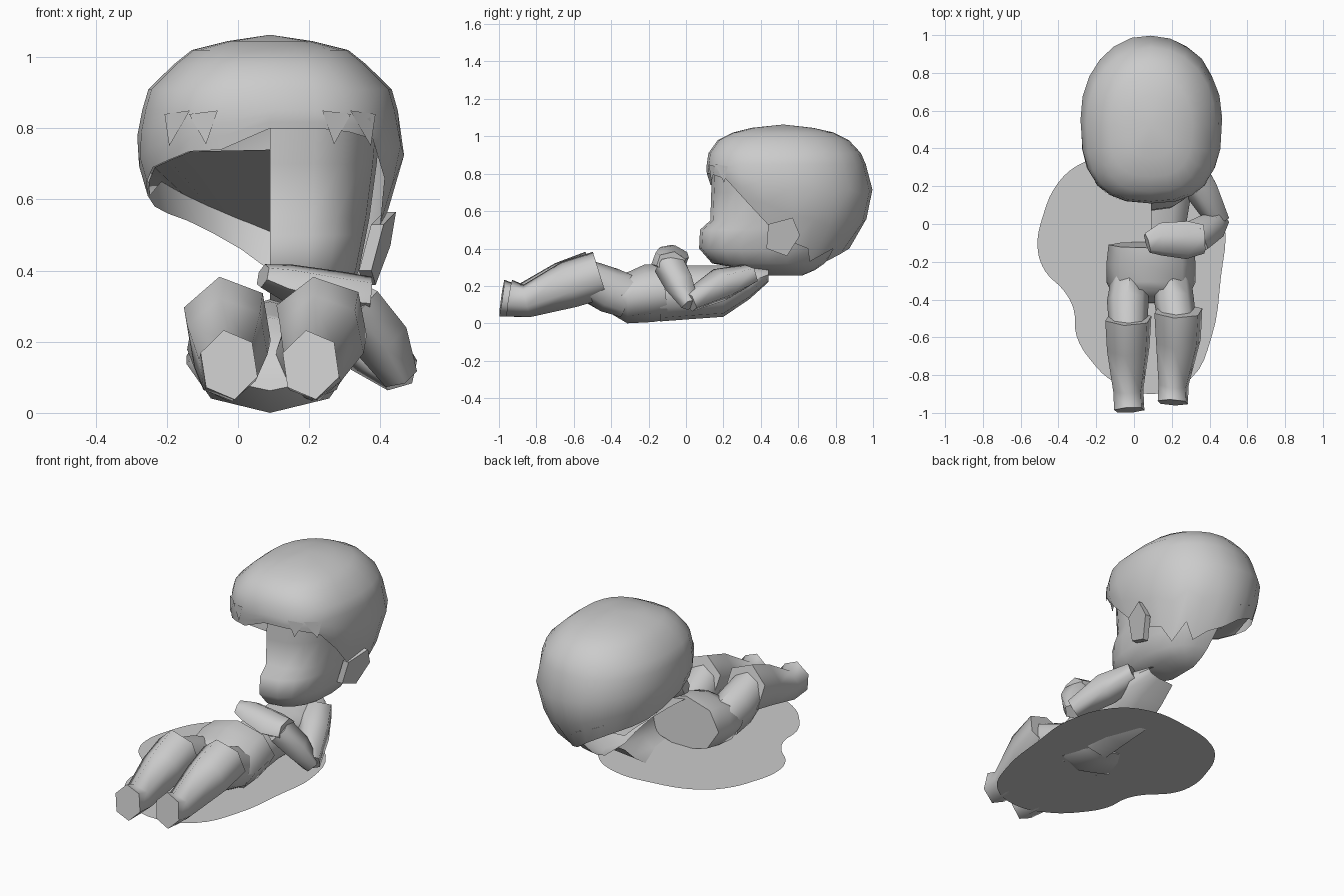
import bpy, bmesh, math
from mathutils import Vector

cube = bpy.data.objects.get("Cube")
if cube:
    bpy.data.objects.remove(cube)

grey = bpy.data.materials.new("plain_grey")
grey.use_nodes = True
COLOUR = (0.6, 0.6, 0.6, 1)
grey.diffuse_color = COLOUR
grey.node_tree.nodes["Principled BSDF"].inputs["Base Color"].default_value = COLOUR

MID = 0.09  # centre line of the figure


def finish(name, mesh, angle=50):
    mesh.materials.append(grey)
    ob = bpy.data.objects.new(name, mesh)
    bpy.context.scene.collection.objects.link(ob)
    bpy.ops.object.select_all(action='DESELECT')
    ob.select_set(True)
    bpy.context.view_layer.objects.active = ob
    bpy.ops.object.shade_smooth_by_angle(angle=math.radians(angle))
    return ob


def skin(name, rings, closed=True, start=False, end=False, angle=50):
    """Bridge equal rings of points into a surface, with optional end caps."""
    bm = bmesh.new()
    rows = [[bm.verts.new(p) for p in ring] for ring in rings]
    n = len(rows[0])
    for a, b in zip(rows, rows[1:]):
        for i in range(n if closed else n - 1):
            j = (i + 1) % n
            bm.faces.new((a[i], a[j], b[j], b[i]))
    if start:
        bm.faces.new(rows[0][::-1])
    if end:
        bm.faces.new(rows[-1])
    bmesh.ops.remove_doubles(bm, verts=bm.verts, dist=0.0005)
    bmesh.ops.recalc_face_normals(bm, faces=bm.faces)
    mesh = bpy.data.meshes.new(name)
    bm.to_mesh(mesh)
    bm.free()
    return finish(name, mesh, angle)


def tube(name, path, sides=6, turn=0.0, **kw):
    """Limb through stations of (x, y, z, half width, half height)."""
    pts = [Vector(p[:3]) for p in path]
    rings = []
    for i, p in enumerate(path):
        t = (pts[min(i + 1, len(pts) - 1)] - pts[max(i - 1, 0)]).normalized()
        side = t.cross(Vector((0, 0, 1))).normalized()
        up = side.cross(t)
        rings.append([pts[i] + side * p[3] * math.cos(a) + up * p[4] * math.sin(a)
                      for a in (turn + math.tau * k / sides for k in range(sides))])
    return skin(name, rings, **kw)


def lookup(table, z):
    """Interpolate a table of (z, half width, front y, back y)."""
    z = min(max(z, table[0][0]), table[-1][0])
    for a, b in zip(table, table[1:]):
        if z <= b[0]:
            f = (z - a[0]) / (b[0] - a[0])
            return [u + (v - u) * f for u, v in zip(a[1:], b[1:])]


def around(table, z, a, grow=1.0):
    """Point on a rounded outline; angle 0 is the front, a quarter turn is +x."""
    hw, front, back = lookup(table, z)
    s, c = math.sin(a), math.cos(a)
    power = 0.75 if c > 0 else 0.95
    s = math.copysign(abs(s) ** power, s)
    c = math.copysign(abs(c) ** power, c)
    mid, half = (front + back) / 2, (back - front) / 2
    return Vector((MID + grow * hw * s, mid - grow * half * c, z))


# Hair: a shell whose rim dips and zigzags around the head
HAIR = [(0.30, 0.20, 0.30, 0.74), (0.42, 0.28, 0.25, 0.90), (0.58, 0.335, 0.17, 0.975),
        (0.735, 0.38, 0.12, 1.0), (0.83, 0.365, 0.108, 0.97), (0.91, 0.342, 0.12, 0.935),
        (0.98, 0.27, 0.17, 0.87), (1.02, 0.22, 0.25, 0.79), (1.045, 0.12, 0.35, 0.68),
        (1.063, 0, 0.52, 0.52)]
RIM = [0.80, 0.80, 0.79, 0.77, 0.66, 0.53, 0.43, 0.40, 0.33, 0.40, 0.33, 0.37,
       0.40, 0.46, 0.505, 0.54, 0.56, 0.58, 0.61, 0.65, 0.69, 0.71, 0.735, 0.74]
COUNT = len(RIM)
angles = [math.tau * k / COUNT for k in range(COUNT)]
rings = [[around(HAIR, r + (0.85 - r) * f, a) for r, a in zip(RIM, angles)]
         for f in (0, 0.35, 0.7, 1)]
rings += [[around(HAIR, row[0], a) for a in angles] for row in HAIR[5:]]
skin("hair", rings, angle=60)

# Underside of the hair on the open half, sloping down to the back
quarter = range(COUNT // 4)
front_edge = [around(HAIR, RIM[-1 - k], angles[-1 - k], 0.985) for k in quarter]
back_edge = [around(HAIR, 0.51 + 0.035 * k, angles[COUNT // 2 + k], 0.985) for k in quarter]
front_edge[0].x = MID
skin("hair_underside", [front_edge, back_edge], closed=False)

# Pointed fringe locks on both sides of the forehead
for label, sign in (("left", 1), ("right", -1)):
    bm = bmesh.new()
    for x0, x1, x2, tip in ((0.15, 0.175, 0.23, 0.755), (0.23, 0.275, 0.30, 0.75)):
        corners = []
        for x, z in ((x0, 0.85), (x1, tip), (x2, 0.84)):
            a = math.asin(min(1, x / 0.37) ** (1 / 0.75))
            corners.append(bm.verts.new(around(HAIR, z, sign * a, 1.01)))
        bm.faces.new(corners[::sign])
    mesh = bpy.data.meshes.new("fringe")
    bm.to_mesh(mesh)
    bm.free()
    finish(label + "_fringe_locks", mesh)

# Face: one half only, open along the centre line
FACE = [(0.255, 0.05, 0.44, 0.62), (0.285, 0.14, 0.34, 0.69), (0.32, 0.21, 0.14, 0.74),
        (0.40, 0.25, 0.07, 0.82), (0.50, 0.27, 0.075, 0.90), (0.55, 0.28, 0.13, 0.93),
        (0.70, 0.30, 0.135, 0.94), (0.81, 0.31, 0.14, 0.93)]
half = [math.pi * k / 10 for k in range(11)]
skin("face_half", [[around(FACE, row[0], a) for a in half] for row in FACE],
     closed=False, start=True)

# Ear: slanted five-sided plate
EAR = [(0.44, 0.53), (0.57, 0.565), (0.61, 0.47), (0.54, 0.36), (0.43, 0.40)]
skin("ear", [[(0.35 + grow + (z - 0.36) * 0.25 + (y - 0.43) * 0.2, y, z) for y, z in EAR]
             for grow in (-0.02, 0.015)], start=True, end=True, angle=30)

# Shirt: one half only, stations of (y, half width, bottom, top)
SHIRT = [(-0.14, 0.20, 0.01, 0.30), (0.02, 0.19, 0.022, 0.31), (0.20, 0.22, 0.035, 0.31),
         (0.34, 0.24, 0.13, 0.31), (0.44, 0.17, 0.22, 0.30)]
skin("shirt_half", [[(MID + hw * math.sin(math.pi * k / 6) ** 0.8, y,
                      (lo + hi) / 2 + (hi - lo) / 2 * math.cos(math.pi * k / 6))
                     for k in range(7)] for y, hw, lo, hi in SHIRT], closed=False)

# Trousers: hips and two thighs
tube("hips", [(MID, -0.11, 0.17, 0.225, 0.15), (MID, -0.20, 0.16, 0.235, 0.155),
              (MID, -0.31, 0.138, 0.235, 0.138), (MID, -0.38, 0.165, 0.20, 0.11)],
     sides=8, start=True, end=True, angle=70)
tube("right_thigh", [(-0.025, -0.31, 0.142, 0.10, 0.115), (-0.033, -0.41, 0.178, 0.11, 0.122),
                     (-0.03, -0.58, 0.25, 0.10, 0.10)], sides=8)
tube("left_thigh", [(0.205, -0.31, 0.142, 0.10, 0.115), (0.213, -0.41, 0.178, 0.105, 0.122),
                    (0.235, -0.56, 0.25, 0.10, 0.10)], sides=8)

# Boots: tapered shins ending in blunt toes
tube("right_boot", [(-0.03, -0.50, 0.25, 0.13, 0.14), (-0.03, -0.66, 0.205, 0.12, 0.125),
                    (-0.03, -0.88, 0.12, 0.085, 0.09), (-0.025, -0.985, 0.135, 0.085, 0.10)],
     turn=0.35, start=True, end=True, angle=65)
tube("left_boot", [(0.235, -0.46, 0.26, 0.135, 0.13), (0.235, -0.62, 0.21, 0.125, 0.13),
                   (0.21, -0.85, 0.12, 0.085, 0.09), (0.205, -0.945, 0.135, 0.085, 0.10)],
     turn=0.35, start=True, end=True, angle=65)

# Bent arm with the hand resting on the chest
tube("upper_arm", [(0.28, 0.34, 0.26, 0.09, 0.06), (0.36, 0.19, 0.205, 0.095, 0.095),
                   (0.45, 0.02, 0.115, 0.065, 0.06)], sides=5, start=True, end=True, angle=75)
tube("forearm", [(0.455, 0.025, 0.10, 0.055, 0.05), (0.40, -0.03, 0.21, 0.09, 0.08),
                 (0.32, -0.08, 0.31, 0.10, 0.08)], sides=5, start=True, end=True, angle=75)
tube("hand", [(0.37, -0.08, 0.325, 0.08, 0.06), (0.28, -0.085, 0.335, 0.105, 0.065),
              (0.14, -0.08, 0.365, 0.09, 0.055), (0.07, -0.10, 0.385, 0.055, 0.035)],
     sides=6, turn=0.3, start=True, end=True, angle=65)

# Flat puddle with a wavy edge
EDGE = [(-0.51, -0.13), (-0.48, 0.05), (-0.40, 0.22), (-0.28, 0.32), (-0.05, 0.38),
        (0.20, 0.38), (0.38, 0.27), (0.48, 0.0), (0.46, -0.28), (0.41, -0.60),
        (0.30, -0.82), (0.10, -0.90), (-0.10, -0.84), (-0.23, -0.72), (-0.305, -0.59),
        (-0.32, -0.45), (-0.37, -0.355), (-0.47, -0.25)]
curve = bpy.data.curves.new("puddle_outline", 'CURVE')
curve.dimensions = '2D'
curve.fill_mode = 'BOTH'
curve.resolution_u = 4
spline = curve.splines.new('BEZIER')
spline.bezier_points.add(len(EDGE) - 1)
spline.use_cyclic_u = True
for bp, (x, y) in zip(spline.bezier_points, EDGE):
    bp.co = (x, y, 0)
    bp.handle_left_type = bp.handle_right_type = 'AUTO'
outline = bpy.data.objects.new("puddle_outline", curve)
bpy.context.scene.collection.objects.link(outline)
bpy.context.view_layer.update()
flat = bpy.data.meshes.new_from_object(outline.evaluated_get(bpy.context.evaluated_depsgraph_get()))
bpy.data.objects.remove(outline)
flat.materials.clear()
puddle = finish("puddle", flat)
puddle.location.z = 0.04
